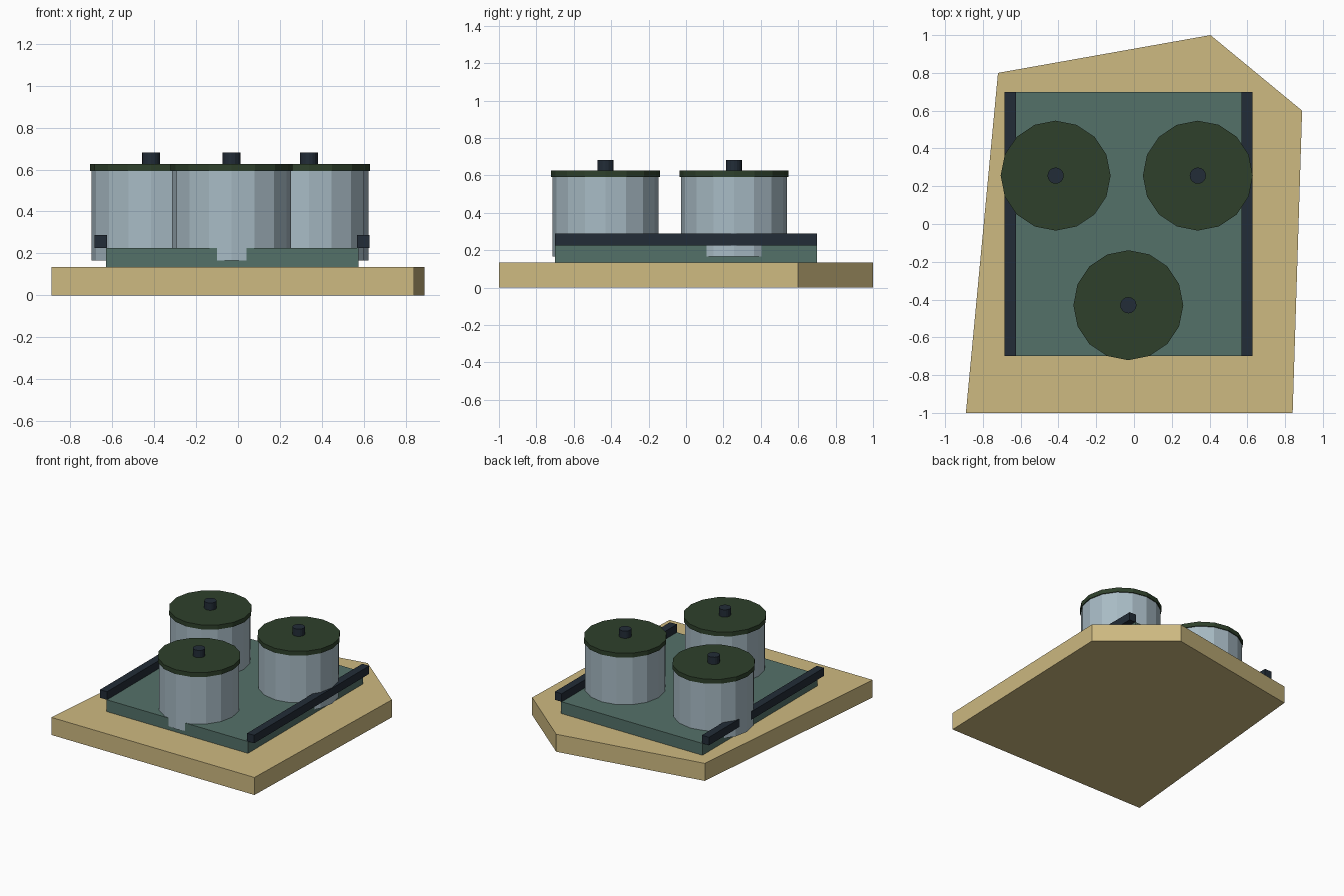
import bpy
import bmesh

cube = bpy.data.objects.get("Cube")
if cube:
    bpy.data.objects.remove(cube, do_unlink=True)


def material(name, rgb):
    """Flat material from 0-255 sRGB values."""
    linear = [((c / 255 + 0.055) / 1.055) ** 2.4 for c in rgb]
    mat = bpy.data.materials.new(name)
    mat.use_nodes = True
    mat.diffuse_color = (*linear, 1)
    bsdf = mat.node_tree.nodes["Principled BSDF"]
    bsdf.inputs["Base Color"].default_value = (*linear, 1)
    return mat


tan = material("tan", (206, 186, 129))
teal = material("teal", (84, 113, 105))
dark_green = material("dark green", (46, 64, 43))
navy = material("dark navy", (34, 44, 55))
steel = material("pale steel", (168, 187, 197))


def prism(name, outline, z0, z1, mat):
    """Extrude a flat counter-clockwise outline from z0 to z1."""
    bm = bmesh.new()
    face = bm.faces.new([bm.verts.new((x, y, z0)) for x, y in outline])
    extruded = bmesh.ops.extrude_face_region(bm, geom=[face])["geom"]
    for v in extruded:
        if isinstance(v, bmesh.types.BMVert):
            v.co.z = z1
    bmesh.ops.recalc_face_normals(bm, faces=bm.faces)
    mesh = bpy.data.meshes.new(name)
    bm.to_mesh(mesh)
    bm.free()
    mesh.materials.append(mat)
    obj = bpy.data.objects.new(name, mesh)
    bpy.context.collection.objects.link(obj)
    return obj


def box(name, x0, x1, y0, y1, z0, z1, mat):
    return prism(name, [(x0, y0), (x1, y0), (x1, y1), (x0, y1)], z0, z1, mat)


def cylinder(name, x, y, radius, z0, z1, mat):
    bpy.ops.mesh.primitive_cylinder_add(
        vertices=16, radius=radius, depth=z1 - z0, location=(x, y, (z0 + z1) / 2))
    obj = bpy.context.object
    obj.name = name
    obj.data.materials.append(mat)


# Five-sided ground slab
prism("ground_slab",
      [(-0.89, -1), (0.84, -1), (0.89, 0.6), (0.405, 1), (-0.72, 0.8)],
      0, 0.135, tan)

# Raised pad with a rail along each long side
box("pad", -0.63, 0.575, -0.7, 0.7, 0.135, 0.226, teal)
box("right_rail", -0.685, -0.625, -0.7, 0.7, 0.226, 0.288, navy)
box("left_rail", 0.568, 0.627, -0.7, 0.7, 0.226, 0.288, navy)

# Three tanks, each with a lid and a cap, sunk into the pad
tanks = {"front": (-0.03, -0.43), "back_right": (-0.415, 0.256), "back_left": (0.338, 0.256)}
for place, (x, y) in tanks.items():
    cylinder(place + "_tank", x, y, 0.284, 0.165, 0.592, steel)
    cylinder(place + "_lid", x, y, 0.291, 0.592, 0.626, dark_green)
    cylinder(place + "_cap", x, y, 0.043, 0.626, 0.682, navy)
